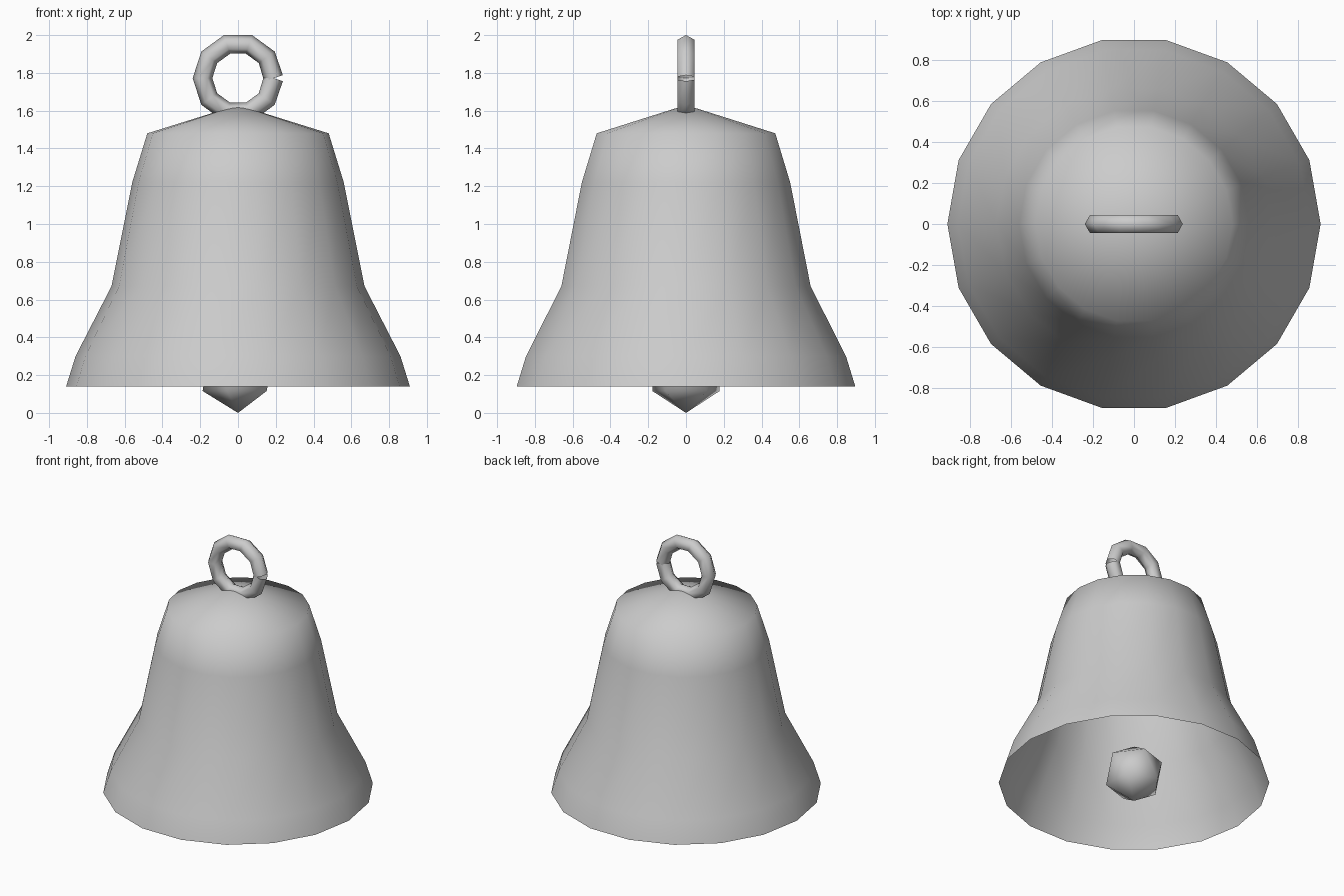
import bpy, bmesh
from math import cos, sin, pi, radians

if "Cube" in bpy.data.objects:
    bpy.data.objects.remove(bpy.data.objects["Cube"])


def finish(name, bm):
    """Turn a bmesh into a smooth-shaded object."""
    bmesh.ops.recalc_face_normals(bm, faces=bm.faces)
    for f in bm.faces:
        f.smooth = True
    mesh = bpy.data.meshes.new(name)
    bm.to_mesh(mesh)
    bm.free()
    obj = bpy.data.objects.new(name, mesh)
    bpy.context.collection.objects.link(obj)
    return obj


def bridge(bm, a, b, closed=True):
    n = len(a)
    for i in range(n):
        j = (i + 1) % n
        bm.faces.new((a[i], a[j], b[j], b[i]))


# Bell body: thin 18-sided shell, open at the bottom, closed by a shallow cone
profile = [(0.91, 0.14), (0.86, 0.30), (0.67, 0.67), (0.56, 1.22), (0.48, 1.48)]
SIDES = 18
bm = bmesh.new()
rings = [[bm.verts.new((r * cos(2 * pi * i / SIDES), r * sin(2 * pi * i / SIDES), z))
          for i in range(SIDES)] for r, z in profile]
for lower, upper in zip(rings, rings[1:]):
    bridge(bm, lower, upper)
apex = bm.verts.new((0, 0, 1.63))
for i in range(SIDES):
    bm.faces.new((rings[-1][i], rings[-1][(i + 1) % SIDES], apex))
finish("bell_body", bm)

# Hanging ring: hexagonal tube swept round a decagon, split at its right end
MAJOR, MINOR, STEPS, CENTRE_Z = 0.188, 0.052, 10, 1.772
bm = bmesh.new()
rings = []
for i in range(STEPS + 1):
    a = 2 * pi * i / STEPS
    # end sections stay square to their own segment, which leaves the notch
    tilt = {0: radians(18), STEPS: -radians(18)}.get(i, 0) + a
    ring = []
    for k in range(6):
        off, y = MINOR * cos(pi * k / 3), MINOR * sin(pi * k / 3)
        ring.append(bm.verts.new((MAJOR * cos(a) + off * cos(tilt), y,
                                  CENTRE_Z + MAJOR * sin(a) + off * sin(tilt))))
    rings.append(ring)
for a, b in zip(rings, rings[1:]):
    bridge(bm, a, b)
finish("hanging_ring", bm)

# Clapper: icosahedron ball
bm = bmesh.new()
bmesh.ops.create_icosphere(bm, subdivisions=1, radius=0.21)
bmesh.ops.translate(bm, verts=bm.verts, vec=(0, 0, 0.21))
finish("clapper", bm)
